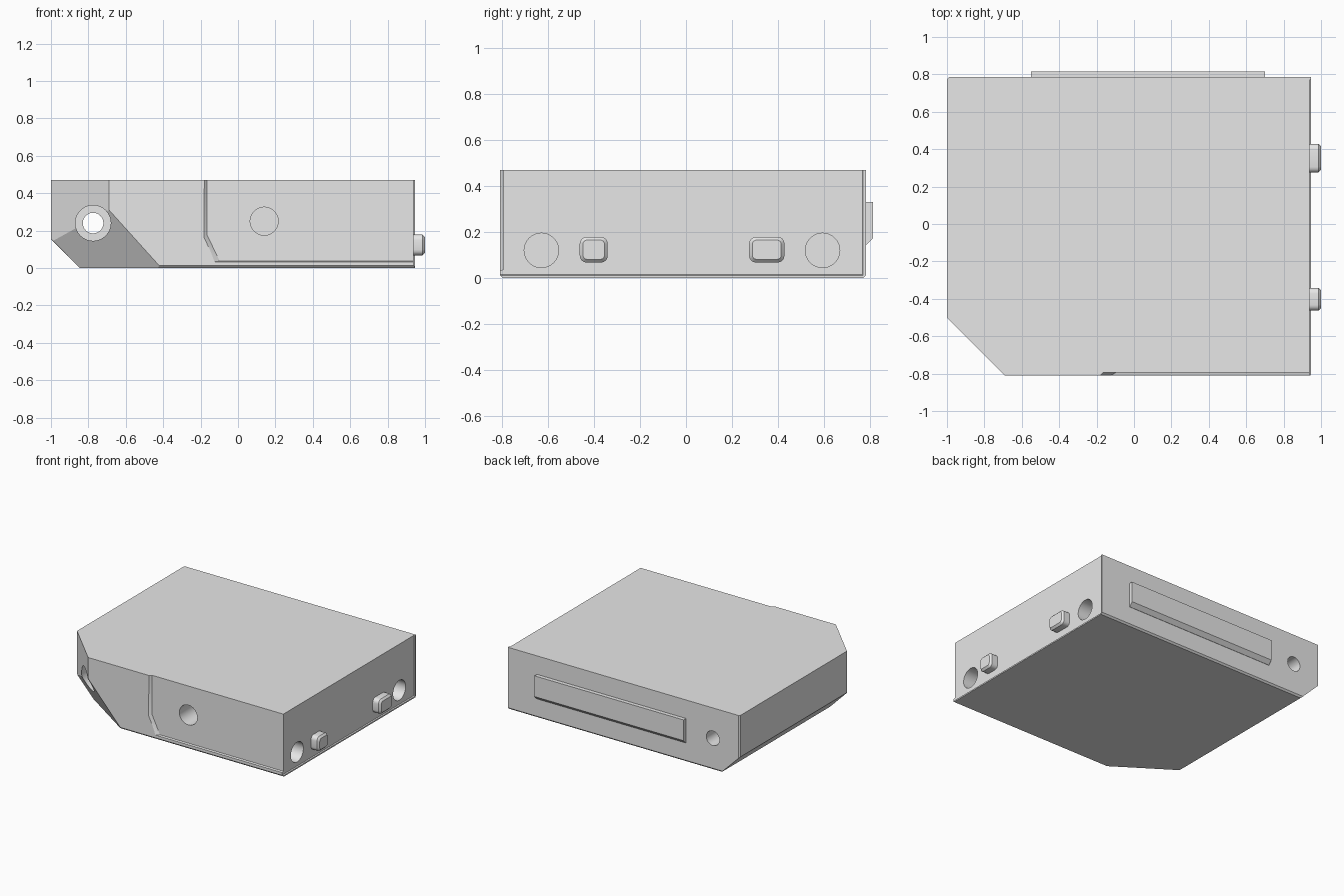
import bpy
import bmesh
import math
from mathutils import Vector

if "Cube" in bpy.data.objects:
    bpy.data.objects.remove(bpy.data.objects["Cube"], do_unlink=True)

grey = bpy.data.materials.new("plain_grey")
grey.use_nodes = True
grey.diffuse_color = (0.8, 0.8, 0.8, 1)
grey.node_tree.nodes["Principled BSDF"].inputs["Base Color"].default_value = (0.8, 0.8, 0.8, 1)


def finish(name, bm):
    """Turn a bmesh into a named grey object."""
    bmesh.ops.recalc_face_normals(bm, faces=bm.faces)
    mesh = bpy.data.meshes.new(name)
    bm.to_mesh(mesh)
    bm.free()
    mesh.materials.append(grey)
    obj = bpy.data.objects.new(name, mesh)
    bpy.context.collection.objects.link(obj)
    return obj


def loft(name, axis, rings):
    """Join (position, 2D outline) rings along the x or y axis and cap the ends."""
    bm = bmesh.new()
    loops = []
    for pos, outline in rings:
        loops.append([bm.verts.new((pos, a, b) if axis == "x" else (a, pos, b))
                      for a, b in outline])
    for lower, upper in zip(loops, loops[1:]):
        for i in range(len(lower)):
            j = (i + 1) % len(lower)
            bm.faces.new((lower[i], lower[j], upper[j], upper[i]))
    bm.faces.new(loops[0])
    bm.faces.new(loops[-1])
    return finish(name, bm)


def circle(a, b, radius, sides=48):
    return [(a + radius * math.cos(math.tau * i / sides),
             b + radius * math.sin(math.tau * i / sides)) for i in range(sides)]


def rounded_rect(a, b, half_w, half_h, r, steps=4):
    pts = []
    for quarter, (sa, sb) in enumerate([(1, 1), (-1, 1), (-1, -1), (1, -1)]):
        for i in range(steps + 1):
            t = math.pi / 2 * (quarter + i / steps)
            pts.append((a + sa * (half_w - r) + r * math.cos(t),
                        b + sb * (half_h - r) + r * math.sin(t)))
    return pts


def smooth(obj):
    bpy.ops.object.select_all(action="DESELECT")
    obj.select_set(True)
    bpy.context.view_layer.objects.active = obj
    bpy.ops.object.shade_smooth_by_angle(angle=math.radians(25))


# Body block with its bevelled corners sliced off
LEFT, RIGHT, FRONT, BACK, TOP = -1.0, 0.945, -0.81, 0.785, 0.47
bm = bmesh.new()
bmesh.ops.create_cube(bm, size=1)
for v in bm.verts:
    v.co = Vector((RIGHT if v.co.x > 0 else LEFT,
                   BACK if v.co.y > 0 else FRONT,
                   TOP if v.co.z > 0 else 0))
slices = [
    ((LEFT, -0.5, 0), (-1, -1, 0)),                   # upright corner facet
    ((-0.845, 0, 0), (-1, 0, -1)),                    # lower side bevel
    ((-0.41, FRONT, 0), (-0.090, -0.135, -0.0812)),   # lower corner facet
    ((0, FRONT, 0.012), (0, -1, -1)),                 # lower front edge
    ((0, BACK, 0.012), (0, 1, -1)),                   # lower back edge
    ((LEFT + 0.01, BACK, 0), (-1, 1, 0)),             # upright back edge
]
for point, normal in slices:
    bmesh.ops.bisect_plane(bm, geom=bm.verts[:] + bm.edges[:] + bm.faces[:], dist=1e-6,
                           plane_co=point, plane_no=Vector(normal).normalized(),
                           clear_outer=True)
    bmesh.ops.holes_fill(bm, edges=[e for e in bm.edges if e.is_boundary], sides=0)
body = finish("body", bm)

# Recessed front panel with a sloping step and lower lip
outer = [(-0.18, 0.6), (-0.183, 0.165), (-0.125, 0.033), (1.1, 0.033), (1.1, 0.6)]
inner = [(-0.165, 0.6), (-0.165, 0.175), (-0.098, 0.037), (1.1, 0.037), (1.1, 0.6)]
beyond = [(2 * o[0] - i[0], 2 * o[1] - i[1]) for o, i in zip(outer, inner)]
cutters = [loft("front_panel_cutter", "y", [(-0.825, beyond), (-0.795, inner)])]


# Recessed side panel, leaving lips along the bottom and back
def side_outline(grow):
    y, z = 0.768 + grow, 0.014 - grow
    return [(-1, z), (y, z), (y, 0.6), (-1, 0.6)]


cutters.append(loft("side_panel_cutter", "x",
                    [(0.937, side_outline(0)), (0.953, side_outline(0.008))]))

# Sockets, through hole and counterbore
for y in (-0.63, 0.595):
    ring = circle(y, 0.12, 0.075)
    cutters.append(loft("side_socket_cutter", "x", [(0.74, ring), (1.1, ring)]))
for name, x, z, radius, start, end in [
        ("front_socket_cutter", 0.14, 0.25, 0.075, -1, -0.6),
        ("through_hole_cutter", -0.775, 0.24, 0.055, -1, 1),
        ("counterbore_cutter", -0.775, 0.24, 0.095, -1, -0.55)]:
    ring = circle(x, z, radius)
    cutters.append(loft(name, "y", [(start, ring), (end, ring)]))

bpy.context.view_layer.objects.active = body
for cutter in cutters:
    cutter.hide_render = True
    mod = body.modifiers.new(cutter.name, "BOOLEAN")
    mod.operation = "DIFFERENCE"
    mod.solver = "EXACT"
    mod.object = cutter
    bpy.ops.object.modifier_apply(modifier=mod.name)
    bpy.data.objects.remove(cutter, do_unlink=True)
smooth(body)

# Side buttons with bevelled ends
for name, y, half in (("front_button", -0.402, 0.061), ("back_button", 0.352, 0.077)):
    base = rounded_rect(y, 0.123, half, 0.056, 0.03)
    tip = rounded_rect(y, 0.123, half - 0.014, 0.042, 0.018)
    smooth(loft(name, "x", [(0.92, base), (0.986, base), (1.0, tip)]))

# Back rail with a sloping underside
rail = [(0.7, 0.145), (0.7, 0.33), (-0.55, 0.33), (-0.55, 0.145)]
face = [(0.7, 0.173), (0.7, 0.33), (-0.55, 0.33), (-0.55, 0.173)]
loft("back_rail", "y", [(0.77, rail), (0.787, rail), (0.815, face)])
